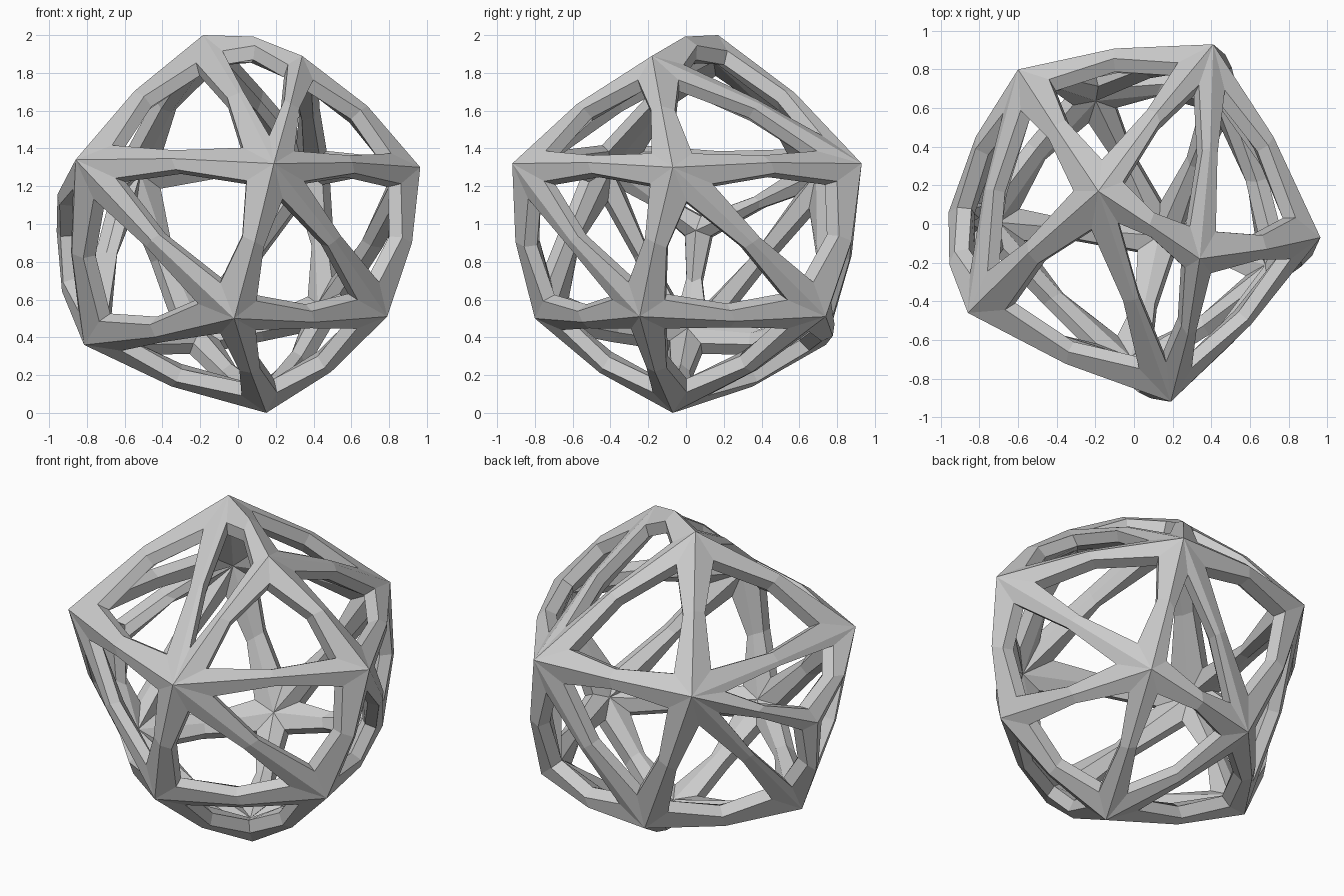
import bpy, bmesh
from mathutils import Vector

if "Cube" in bpy.data.objects:
    bpy.data.objects.remove(bpy.data.objects["Cube"])

CENTRE = Vector((0, 0, 1))
MID_BULGE = 1.05      # how far strut midpoints are pushed out
CORNER_T, MID_T = 0.34, 0.2   # opening inset at nodes and strut midpoints
WALL, RIDGE = 0.92, 0.86      # inward scale of opening rim and inner ridge

# star nodes of the cage
nodes = [(-.185, .17, 2.0), (.34, -.18, 1.89), (.41, .93, 1.32), (-.6, .8, 1.31),
         (.965, -.07, 1.3), (.19, -.92, 1.32), (.79, -.245, .51), (-.02, -.8, .5),
         (.15, -.07, 0), (-.86, -.46, 1.34), (-.815, .01, .36), (-.96, .06, .96),
         (-.23, .74, .36), (.49, .74, .51)]

# triangular network between the nodes
hull = bmesh.new()
for p in nodes:
    hull.verts.new(Vector(p) - CENTRE)
bmesh.ops.convex_hull(hull, input=hull.verts)
bmesh.ops.triangulate(hull, faces=hull.faces)
bmesh.ops.recalc_face_normals(hull, faces=hull.faces)
triangles = [[v.co.copy() for v in f.verts] for f in hull.faces]
hull.free()

# each triangle becomes a six-sided opening with roof, wall and inner bevel
bm = bmesh.new()


def quad(*pts):
    bm.faces.new([bm.verts.new(p + CENTRE) for p in pts])


for tri in triangles:
    outer = []
    for i in range(3):
        a, b = tri[i], tri[(i + 1) % 3]
        outer += [a, (a + b) / 2 * MID_BULGE]
    c = sum(outer, Vector()) / 6
    rim = [p.lerp(c, MID_T if i % 2 else CORNER_T) for i, p in enumerate(outer)]
    for i in range(6):
        j = (i + 1) % 6
        quad(outer[i], outer[j], rim[j], rim[i])
        quad(rim[i], rim[j], rim[j] * WALL, rim[i] * WALL)
        quad(rim[i] * WALL, rim[j] * WALL, outer[j] * RIDGE, outer[i] * RIDGE)

bmesh.ops.remove_doubles(bm, verts=bm.verts, dist=1e-4)
bmesh.ops.recalc_face_normals(bm, faces=bm.faces)
mesh = bpy.data.meshes.new("star_cage")
bm.to_mesh(mesh)
bm.free()
cage = bpy.data.objects.new("star_cage", mesh)
bpy.context.collection.objects.link(cage)
